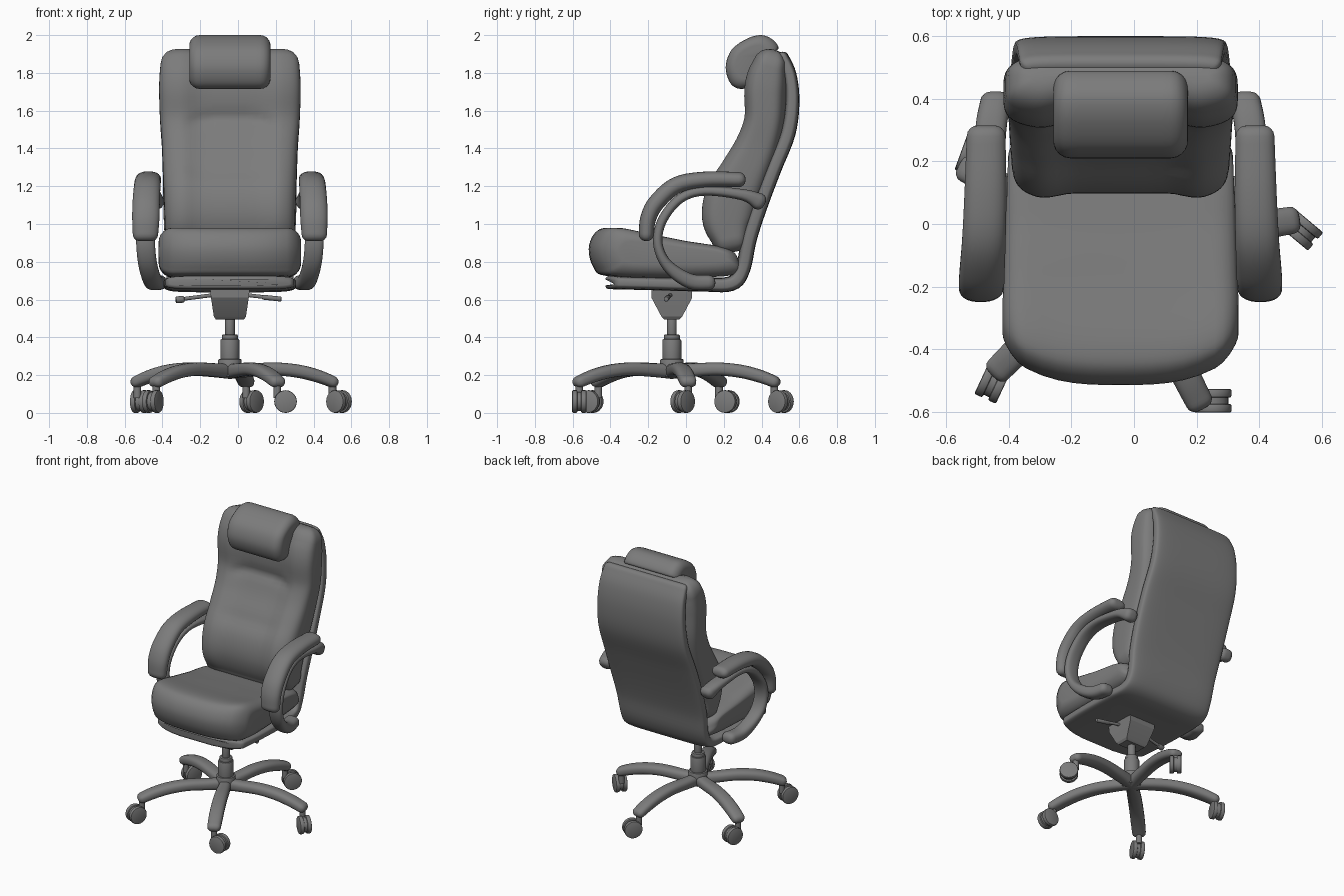
import bpy, bmesh
from math import sin, cos, pi, radians, copysign, exp as e_pow
from mathutils import Vector, Matrix

if "Cube" in bpy.data.objects:
    bpy.data.objects.remove(bpy.data.objects["Cube"])

CX = -0.043      # chair centre line
COL_Y = -0.075   # gas column position

DARK = bpy.data.materials.new("dark_grey")
DARK.diffuse_color = (0.2, 0.2, 0.2, 1)
DARK.use_nodes = True
DARK.node_tree.nodes["Principled BSDF"].inputs["Base Color"].default_value = DARK.diffuse_color


def finish(name, bm, angle=40):
    bmesh.ops.recalc_face_normals(bm, faces=bm.faces)
    me = bpy.data.meshes.new(name)
    bm.to_mesh(me)
    bm.free()
    me.materials.append(DARK)
    ob = bpy.data.objects.new(name, me)
    bpy.context.collection.objects.link(ob)
    bpy.ops.object.select_all(action='DESELECT')
    ob.select_set(True)
    bpy.context.view_layer.objects.active = ob
    bpy.ops.object.shade_smooth_by_angle(angle=radians(angle))
    return ob


def loft(name, rings, angle=40):
    bm = bmesh.new()
    vs = [[bm.verts.new(p) for p in r] for r in rings]
    n = len(rings[0])
    for a, b in zip(vs, vs[1:]):
        for i in range(n):
            j = (i + 1) % n
            bm.faces.new((a[i], a[j], b[j], b[i]))
    bm.faces.new(vs[0])
    bm.faces.new(vs[-1])
    return finish(name, bm, angle)


def spline(pts, n=5, closed=False):
    N = len(pts)
    get = lambda i: pts[i % N] if closed else pts[max(0, min(N - 1, i))]
    out = []
    for i in range(N if closed else N - 1):
        for k in range(n):
            t = k / n
            out.append([0.5 * (2 * b + (c - a) * t + (2 * a - 5 * b + 4 * c - d) * t * t
                               + (3 * b - a - 3 * c + d) * t ** 3)
                        for a, b, c, d in zip(get(i - 1), get(i), get(i + 1), get(i + 2))])
    return out if closed else out + [list(pts[-1])]


def sweep(name, pts, exp=2.6, caps=(0.03, 0.03), sides=24, n=5, shape=None):
    """Sweep a superellipse along points (x, y, z, width, height), with rounded ends."""
    path = spline(pts, n)
    frames = []
    for i, p in enumerate(path):
        a, b = path[max(0, i - 1)], path[min(len(path) - 1, i + 1)]
        T = Vector((0, b[1] - a[1], b[2] - a[2])).normalized()
        frames.append((Vector(p[:3]), T, p[3], p[4]))

    def cap(f, c, sign):
        P, T, w, h = f
        return [(P + T * sign * c * sin(a), T, w - 2 * c * (1 - cos(a)), max(0.01, h - 2 * c * (1 - cos(a))))
                for a in (radians(d) for d in (25, 50, 70, 88))]
    frames = cap(frames[0], caps[0], -1)[::-1] + frames + cap(frames[-1], caps[1], 1)
    rings = []
    for P, T, w, h in frames:
        N = T.cross(Vector((1, 0, 0)))
        ring = []
        for i in range(sides):
            t = 2 * pi * (i + 0.5) / sides
            u = copysign(abs(cos(t)) ** (2 / exp), cos(t)) * w / 2
            v = copysign(abs(sin(t)) ** (2 / exp), sin(t)) * h / 2
            if shape:
                v = shape(u, v, P.z)
            ring.append(P + Vector((u, 0, 0)) + N * v)
        rings.append(ring)
    return loft(name, rings)


def pillow(name, profile, hw, r, shape=None):
    """Side profile (y, z) carried across x, with rounded side edges."""
    prof = spline(profile, 5, True)
    ys, zs = [p[0] for p in prof], [p[1] for p in prof]
    cy, cz = (min(ys) + max(ys)) / 2, (min(zs) + max(zs)) / 2
    hy, hz = max(ys) - cy, max(zs) - cz
    edge = [(hw - r + r * sin(a), r * (1 - cos(a))) for a in (radians(d) for d in (0, 20, 40, 60, 76, 89))]
    half = [((hw - r) * k / 6, 0) for k in range(1, 6)] + edge
    xs = [(-x, d) for x, d in half[::-1]] + [(0, 0)] + half
    rings = []
    for x, d in xs:
        ring = []
        for y, z in prof:
            q = (x, cy + (y - cy) * (1 - d / hy), cz + (z - cz) * (1 - d / hz))
            q = shape(*q) if shape else q
            ring.append(Vector((q[0] + CX, q[1], q[2])))
        rings.append(ring)
    return loft(name, rings)


def rod(name, a, b, r, segs=24, bevel=0):
    a, b = Vector(a), Vector(b)
    bm = bmesh.new()
    M = Matrix.Translation((a + b) / 2) @ (b - a).to_track_quat('Z', 'Y').to_matrix().to_4x4()
    bmesh.ops.create_cone(bm, cap_ends=True, segments=segs, radius1=r, radius2=r, depth=(b - a).length, matrix=M)
    if bevel:
        caps = [f for f in bm.faces if len(f.verts) > 4]
        bmesh.ops.bevel(bm, geom=list({e for f in caps for e in f.edges}), offset=bevel,
                        segments=2, affect='EDGES', profile=0.5)
    return finish(name, bm)


# Seat cushion: bowed front edge, slightly narrower at the back
def bow(x, y):
    return y + 0.10 * min(1, abs(x) / 0.373) ** 3 * min(1, -y / 0.5) if y < 0 else y

def seat_shape(x, y, z):
    return x * (1 - 0.09 * max(0, y + 0.3)), bow(x, y), z

pillow("seat_cushion", [(-0.42, 0.725), (-0.49, 0.77), (-0.515, 0.87), (-0.48, 0.955), (-0.4, 0.98),
                        (-0.2, 0.945), (0, 0.91), (0.22, 0.87), (0.28, 0.8), (0.25, 0.73), (-0.1, 0.715)],
       0.377, 0.075, seat_shape)

# Shell running under the seat and up the back
shell = sweep("seat_back_shell", [(CX, y, z, w, h) for y, z, w, h in (
    (-0.41, 0.69, 0.68, 0.07), (-0.2, 0.685, 0.7, 0.07), (0.08, 0.68, 0.7, 0.075), (0.24, 0.685, 0.68, 0.08),
    (0.3, 0.76, 0.67, 0.08), (0.335, 0.92, 0.69, 0.08), (0.39, 1.09, 0.705, 0.08), (0.465, 1.29, 0.705, 0.08),
    (0.54, 1.48, 0.69, 0.08), (0.563, 1.65, 0.675, 0.075), (0.55, 1.79, 0.66, 0.07), (0.51, 1.88, 0.645, 0.07))],
    exp=5, caps=(0.02, 0.03), sides=40)
for v in shell.data.vertices:
    v.co.y = bow(v.co.x - CX, v.co.y)


# Back cushion with raised side bolsters and padded creases
def back_shape(u, v, z):
    if v < 0:
        t = max(0, min(1, (0.27 - abs(u)) / 0.13))
        s = t * t * (3 - 2 * t)
        crease = e_pow(-((z - 1.56 + u * u) / 0.04) ** 2) + 0.5 * e_pow(-((z - 1.22) / 0.04) ** 2)
        fade = min(1, max(0, (z - 0.85) / 0.15))
        v += s * fade * (0.027 + 0.016 * crease)
    return v

sweep("back_cushion", [(CX, y, z, w, h) for y, z, w, h in (
    (0.235, 0.92, 0.68, 0.22), (0.222, 1.02, 0.69, 0.3), (0.247, 1.14, 0.7, 0.32), (0.31, 1.27, 0.71, 0.285),
    (0.375, 1.41, 0.72, 0.25), (0.415, 1.55, 0.74, 0.23), (0.42, 1.7, 0.75, 0.24), (0.43, 1.78, 0.745, 0.23),
    (0.445, 1.84, 0.735, 0.2))],
    exp=4, caps=(0.07, 0.085), sides=64, shape=back_shape)

# Headrest pillow draped over the top
pillow("headrest", [(0.29, 1.715), (0.235, 1.745), (0.21, 1.83), (0.24, 1.92), (0.32, 1.98), (0.40, 2.0),
                    (0.46, 1.975), (0.49, 1.93), (0.45, 1.90), (0.41, 1.82), (0.36, 1.74)], 0.215, 0.055)

# Armrests: thin looped frame and thick pad on each side
FRAME = [(0.40, 0.385, 1.12, 0.10, 0.09), (0.415, 0.30, 1.155, 0.10, 0.06), (0.425, 0.1, 1.175, 0.1, 0.05),
         (0.435, -0.03, 1.135, 0.1, 0.05), (0.445, -0.12, 1.03, 0.1, 0.05), (0.447, -0.15, 0.92, 0.1, 0.05),
         (0.44, -0.125, 0.82, 0.1, 0.055), (0.425, -0.06, 0.745, 0.1, 0.07), (0.405, 0.03, 0.695, 0.1, 0.08),
         (0.385, 0.12, 0.69, 0.1, 0.08)]
PAD = [(0.43, 0.28, 1.235, 0.125, 0.08), (0.432, 0.1, 1.235, 0.135, 0.085), (0.437, -0.05, 1.205, 0.14, 0.09),
       (0.443, -0.155, 1.115, 0.145, 0.09), (0.445, -0.2, 1.03, 0.145, 0.085), (0.447, -0.21, 0.945, 0.135, 0.08)]
for side, s in (("left", -1), ("right", 1)):
    sweep(side + "_arm_frame", [(CX + s * p[0], *p[1:]) for p in FRAME], caps=(0.035, 0.035))
    sweep(side + "_arm_pad", [(CX + s * p[0], *p[1:]) for p in PAD], caps=(0.035, 0.035), exp=2.3)

# Tilt mechanism and levers
loft("tilt_mechanism", [[Vector((CX + sx * hx, COL_Y + sy * hy, z)) for sx, sy in ((-1, -1), (1, -1), (1, 1), (-1, 1))]
                        for z, hx, hy in ((0.495, 0.075, 0.04), (0.51, 0.085, 0.055), (0.61, 0.1, 0.108),
                                          (0.66, 0.105, 0.108))], 20)
rod("left_lever", (CX - 0.08, -0.08, 0.625), (-0.30, -0.1, 0.602), 0.01)
rod("left_lever_grip", (-0.285, -0.1, 0.602), (-0.33, -0.105, 0.598), 0.018, bevel=0.005)
rod("right_lever", (CX + 0.08, -0.08, 0.625), (0.19, -0.1, 0.607), 0.01)
rod("right_lever_grip", (0.13, -0.095, 0.613), (0.23, -0.105, 0.602), 0.013, bevel=0.004)

# Gas column and hub
for name, z0, z1, r in (("gas_rod", 0.39, 0.52, 0.026), ("column_collar", 0.385, 0.415, 0.042),
                        ("column_sleeve", 0.24, 0.39, 0.05), ("base_hub", 0.19, 0.285, 0.062)):
    rod(name, (CX, COL_Y, z0), (CX, COL_Y, z1), r, segs=32, bevel=0.006)

# Five-star base with swivelled twin-wheel casters
LEG = [(0, 0, 0.22, 0.07, 0.08), (0, 0.12, 0.227, 0.085, 0.072), (0, 0.25, 0.232, 0.09, 0.07),
       (0, 0.37, 0.22, 0.092, 0.07), (0, 0.47, 0.195, 0.092, 0.068), (0, 0.55, 0.165, 0.088, 0.062)]
for i, roll in enumerate((-40, 50, 70, -115, 0)):
    a = radians(9 + 72 * i)
    leg = sweep(f"base_leg_{i + 1}", LEG, caps=(0.02, 0.03), sides=20)
    leg.location = (CX, COL_Y, 0)
    leg.rotation_euler.z = a - pi / 2
    stem = Vector((CX + 0.55 * cos(a), COL_Y + 0.55 * sin(a), 0))
    d = Vector((cos(radians(roll)), sin(radians(roll)), 0))
    ax = Vector((-d.y, d.x, 0))
    up = Vector((0, 0, 1))
    hub = stem + d * 0.045 + up * 0.06
    rod(f"caster_stem_{i + 1}", stem + up * 0.08, stem + up * 0.16, 0.02, segs=16)
    rod(f"caster_body_{i + 1}", hub - ax * 0.02, hub + ax * 0.02, 0.05, segs=24)
    for k, s in enumerate((-1, 1)):
        rod(f"caster_wheel_{i + 1}_{k + 1}", hub + ax * s * 0.01, hub + ax * s * 0.038, 0.06, segs=28, bevel=0.006)
